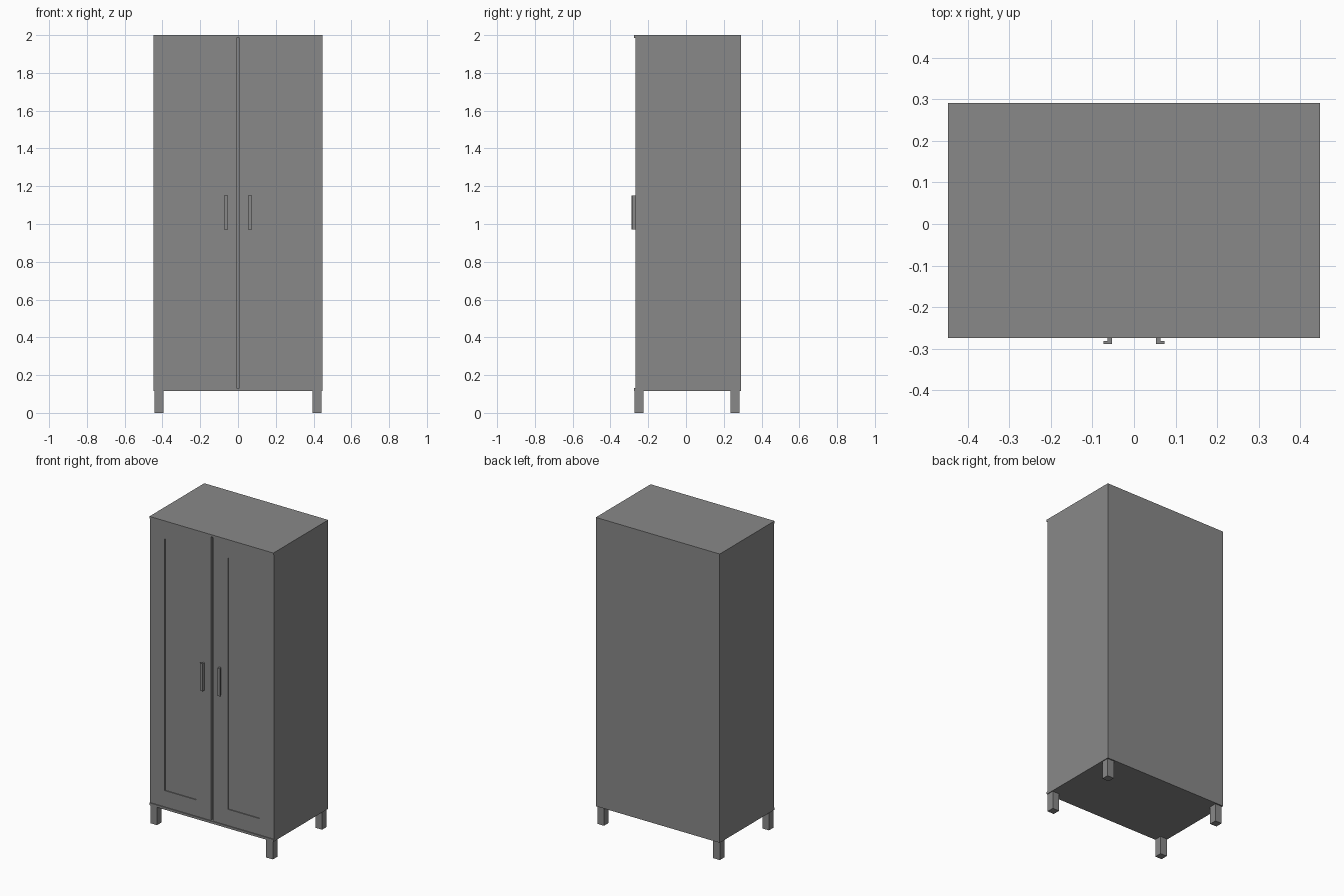
import bpy
import bmesh

if "Cube" in bpy.data.objects:
    bpy.data.objects.remove(bpy.data.objects["Cube"], do_unlink=True)

grey = bpy.data.materials.new("plain grey")
grey.use_nodes = True
color = (0.25, 0.25, 0.25, 1)
grey.diffuse_color = color
grey.node_tree.nodes["Principled BSDF"].inputs["Base Color"].default_value = color


def extrude(name, points, vector):
    """Extrude a closed outline of 3D points along a vector."""
    bm = bmesh.new()
    face = bm.faces.new([bm.verts.new(p) for p in points])
    result = bmesh.ops.extrude_face_region(bm, geom=[face], use_keep_orig=True)
    moved = [v for v in result["geom"] if isinstance(v, bmesh.types.BMVert)]
    bmesh.ops.translate(bm, verts=moved, vec=vector)
    bmesh.ops.recalc_face_normals(bm, faces=bm.faces)
    mesh = bpy.data.meshes.new(name)
    bm.to_mesh(mesh)
    bm.free()
    mesh.materials.append(grey)
    obj = bpy.data.objects.new(name, mesh)
    bpy.context.collection.objects.link(obj)
    return obj


def box(name, x0, x1, y0, y1, z0, z1):
    outline = [(x0, y0, z0), (x1, y0, z0), (x1, y1, z0), (x0, y1, z0)]
    return extrude(name, outline, (0, 0, z1 - z0))


# Cabinet body: side profile with thin lips above and below the doors
HALF, BACK, LIP, DOOR = 0.447, 0.291, -0.274, -0.268
BOTTOM, TOP, EDGE = 0.117, 2.0, 0.015
profile = [(BACK, BOTTOM), (LIP, BOTTOM), (LIP, BOTTOM + EDGE), (DOOR, BOTTOM + EDGE),
           (DOOR, TOP - EDGE), (LIP, TOP - EDGE), (LIP, TOP), (BACK, TOP)]
body = extrude("cabinet_body", [(-HALF, y, z) for y, z in profile], (2 * HALF, 0, 0))

# Gap between the doors and the sunken door panels
cutters = [box("door_gap_cutter", -0.008, 0.008, -0.3, DOOR + 0.018,
               BOTTOM + EDGE, TOP - EDGE)]
for side in (-1, 1):
    x0, x1 = sorted((side * 0.114, side * 0.341))
    cutters.append(box("panel_cutter", x0, x1, -0.3, DOOR + 0.006, 0.238, 1.878))
for cutter in cutters:
    cutter.hide_render = True
    mod = body.modifiers.new("cut", "BOOLEAN")
    mod.operation = "DIFFERENCE"
    mod.solver = "EXACT"
    mod.object = cutter
bpy.context.view_layer.objects.active = body
for mod in list(body.modifiers):
    bpy.ops.object.modifier_apply(modifier=mod.name)
for cutter in cutters:
    bpy.data.objects.remove(cutter, do_unlink=True)

for side, label in ((-1, "right"), (1, "left")):
    # L-shaped pull handle
    grip = [(0.053, DOOR), (0.053, -0.289), (0.073, -0.289),
            (0.073, -0.282), (0.064, -0.282), (0.064, DOOR)]
    extrude(label + "_handle", [(side * x, y, 0.97) for x, y in grip], (0, 0, 0.18))
    # Square legs
    x0, x1 = sorted((side * 0.394, side * 0.442))
    box("front_" + label + "_leg", x0, x1, -0.272, -0.224, 0, BOTTOM)
    box("back_" + label + "_leg", x0, x1, 0.235, 0.283, 0, BOTTOM)
